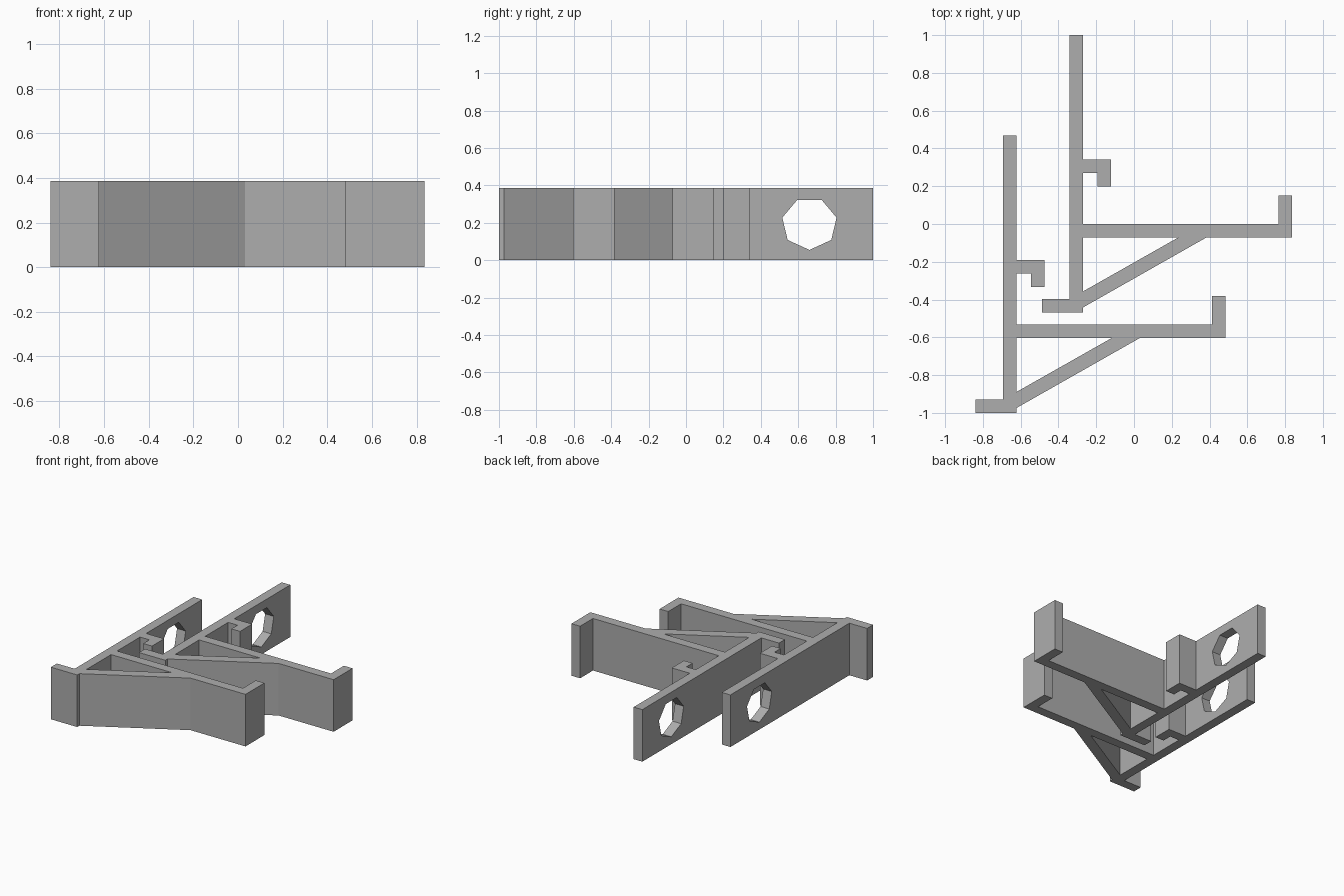
import bpy, bmesh, math
from mathutils import Matrix, Vector

cube = bpy.data.objects.get("Cube")
if cube:
    bpy.data.objects.remove(cube, do_unlink=True)

HEIGHT = 0.387
WALL = 0.071
PLATE_L, PLATE_R = -0.341, -0.27   # sides of the long back plate
FOOT_Y = -0.468
ARM_END = 0.836

grey = bpy.data.materials.new("light_grey")
grey.use_nodes = True
grey.diffuse_color = (0.42, 0.42, 0.42, 1)
grey.node_tree.nodes["Principled BSDF"].inputs["Base Color"].default_value = grey.diffuse_color


def prism(loops, depth):
    """Fill closed 2D loops (outline first, then holes) and extrude upward."""
    bm = bmesh.new()
    edges = []
    for loop in loops:
        verts = [bm.verts.new((x, y, 0)) for x, y in loop]
        edges += [bm.edges.new((v, verts[i - 1])) for i, v in enumerate(verts)]
    bmesh.ops.triangle_fill(bm, edges=edges, use_beauty=True, normal=(0, 0, 1))
    top = bmesh.ops.extrude_face_region(bm, geom=bm.faces[:], use_keep_orig=True)["geom"]
    bmesh.ops.translate(bm, vec=(0, 0, depth),
                        verts=[g for g in top if isinstance(g, bmesh.types.BMVert)])
    bmesh.ops.recalc_face_normals(bm, faces=bm.faces[:])
    return bm


def add_object(name, bm):
    mesh = bpy.data.meshes.new(name)
    bm.to_mesh(mesh)
    bm.free()
    mesh.materials.append(grey)
    obj = bpy.data.objects.new(name, mesh)
    bpy.context.collection.objects.link(obj)
    return obj


# Bracket side profile: foot, brace, arm with raised lip, small hook, back plate
outline = [
    (-0.487, FOOT_Y), (PLATE_R, FOOT_Y), (PLATE_R, -0.442), (0.384, -WALL),
    (ARM_END, -WALL), (ARM_END, 0.151), (ARM_END - WALL, 0.151), (ARM_END - WALL, 0),
    (PLATE_R, 0), (PLATE_R, 0.27), (-0.193, 0.27), (-0.193, 0.198),
    (-0.122, 0.198), (-0.122, 0.341), (PLATE_R, 0.341), (PLATE_R, 1),
    (PLATE_L, 1), (PLATE_L, FOOT_Y + WALL), (-0.487, FOOT_Y + WALL),
]
brace_gap = [(PLATE_R, -0.357), (0.235, -WALL), (PLATE_R, -WALL)]
bracket = add_object("rear_bracket", prism([outline, brace_gap], HEIGHT))

# Seven-sided screw hole through the back plate, one corner pointing down
ring = [(0.149 * math.sin(a), -0.141 * math.cos(a))
        for a in (math.tau * i / 7 for i in range(7))]
hole = prism([ring], 0.3)
axes = Matrix(((0, 0, 1, 0), (1, 0, 0, 0), (0, 1, 0, 0), (0, 0, 0, 1)))
hole.transform(Matrix.Translation((-0.45, 0.66, 0.196)) @ axes)
cutter = add_object("hole_cutter", hole)
cutter.hide_render = True

# Cut the hole into the mesh, then drop the cutter
cut = bracket.modifiers.new("screw_hole", 'BOOLEAN')
cut.operation = 'DIFFERENCE'
cut.solver = 'EXACT'
cut.object = cutter
bpy.context.view_layer.update()
graph = bpy.context.evaluated_depsgraph_get()
cut_mesh = bpy.data.meshes.new_from_object(bracket.evaluated_get(graph))
bracket.modifiers.clear()
bracket.data = cut_mesh
bpy.data.objects.remove(cutter, do_unlink=True)

# Merge flat triangles into clean faces
bm = bmesh.new()
bm.from_mesh(cut_mesh)
bmesh.ops.dissolve_limit(bm, angle_limit=0.01, verts=bm.verts[:], edges=bm.edges[:])
bm.to_mesh(cut_mesh)
bm.free()

# Identical second bracket, nested in front
front = bpy.data.objects.new("front_bracket", cut_mesh)
front.location = Vector((-0.352, -0.532, 0))
bpy.context.collection.objects.link(front)
